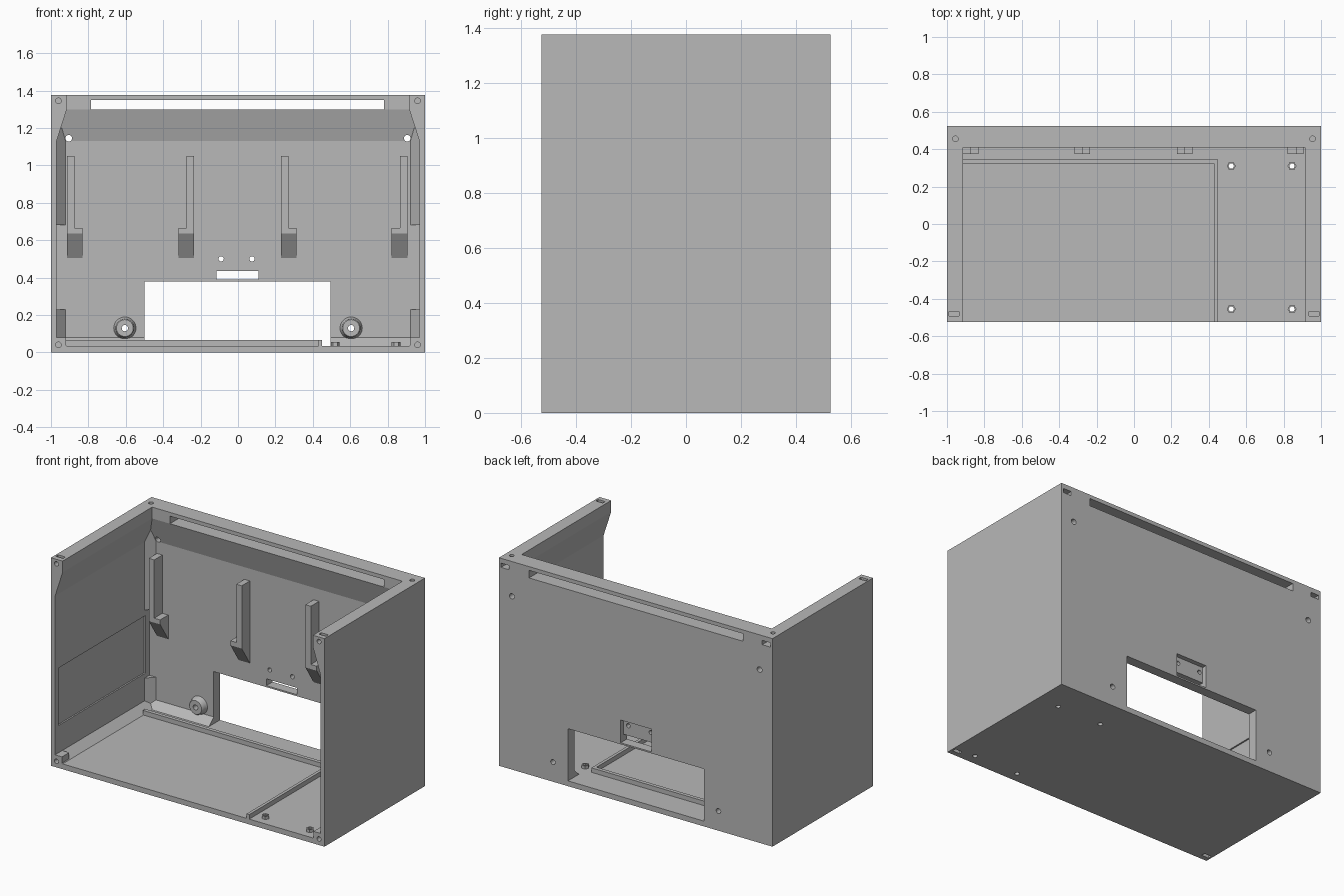
import bpy
import bmesh
import math

old = bpy.data.objects.get("Cube")
if old:
    bpy.data.objects.remove(old, do_unlink=True)

grey = bpy.data.materials.new("matte_grey")
grey.use_nodes = True
tint = (0.48, 0.48, 0.48, 1)
grey.diffuse_color = tint
grey.node_tree.nodes["Principled BSDF"].inputs["Base Color"].default_value = tint

W, D, H = 1.0, 0.525, 1.375     # half width, half depth, height
SIDE, BACK, FLOOR = 0.97, 0.46, 0.035   # inner wall faces


def finish(name, bm):
    bmesh.ops.recalc_face_normals(bm, faces=bm.faces[:])
    mesh = bpy.data.meshes.new(name)
    bm.to_mesh(mesh)
    bm.free()
    mesh.materials.append(grey)
    ob = bpy.data.objects.new(name, mesh)
    bpy.context.collection.objects.link(ob)
    return ob


def loft(name, rings):
    """Closed solid through rings of equal point count."""
    bm = bmesh.new()
    loops = [[bm.verts.new(p) for p in ring] for ring in rings]
    n = len(loops[0])
    for a, b in zip(loops, loops[1:]):
        for i in range(n):
            j = (i + 1) % n
            bm.faces.new((a[i], a[j], b[j], b[i]))
    bm.faces.new(loops[0][::-1])
    bm.faces.new(loops[-1])
    return finish(name, bm)


def box(name, x, y, z):
    return loft(name, [[(x[0], y[0], h), (x[1], y[0], h),
                        (x[1], y[1], h), (x[0], y[1], h)] for h in z])


def rod(name, x, r, span, axis, other, sides=20):
    """Cylinder along z (other = y) or along y (other = z)."""
    rings = []
    for t in span:
        ring = []
        for i in range(sides):
            a = math.tau * i / sides
            u, v = x + r * math.cos(a), other + r * math.sin(a)
            ring.append((u, v, t) if axis == "z" else (u, t, v))
        rings.append(ring)
    return loft(name, rings)


def tube(name, profile, sides, place):
    """Revolved closed profile of (radius, height) points."""
    bm = bmesh.new()
    loops = []
    for i in range(sides):
        a = math.tau * i / sides
        loops.append([bm.verts.new(place(r * math.cos(a), r * math.sin(a), h))
                      for r, h in profile])
    n = len(profile)
    for i in range(sides):
        a, b = loops[i], loops[(i + 1) % sides]
        for k in range(n):
            m = (k + 1) % n
            bm.faces.new((a[k], a[m], b[m], b[k]))
    return finish(name, bm)


def cut(target, cutter):
    cutter.hide_render = True
    mod = target.modifiers.new("cut", "BOOLEAN")
    mod.operation = "DIFFERENCE"
    mod.solver = "EXACT"
    mod.object = cutter
    bpy.context.view_layer.objects.active = target
    bpy.ops.object.modifier_apply(modifier=mod.name)
    bpy.data.objects.remove(cutter, do_unlink=True)


# Case shell: block minus a cavity with a thickened rim and chamfered base
case = box("case_shell", (-W, W), (-D, D), (0, H))
levels = [(0.915, 0.41, FLOOR), (SIDE, BACK, 0.08), (SIDE, BACK, 1.13),
          (0.915, 0.41, 1.3), (0.915, 0.41, H + 0.1)]
cut(case, loft("cavity", [[(-x, -1, z), (x, -1, z), (x, y, z), (-x, y, z)]
                          for x, y, z in levels]))

# Back wall openings: cable window, vent, plug recess and slot
cut(case, box("window", (-0.5, 0.495), (0.3, 0.7), (FLOOR, 0.38)))
cut(case, box("vent", (-0.785, 0.78), (0.3, 0.7), (1.3, 1.35)))
cut(case, box("plug_slot", (-0.115, 0.11), (0.4, 0.7), (0.39, 0.435)))
cut(case, box("plug_recess", (-0.115, 0.11), (0.495, 0.7), (0.41, 0.54)))
for x in (-0.09, 0.075):
    cut(case, rod("plug_hole", x, 0.014, (0.4, 0.7), "y", 0.5))

for s in (-1, 1):
    # Through holes in the back wall
    cut(case, rod("wall_hole", s * 0.905, 0.018, (0.3, 0.7), "y", 1.145))
    cut(case, rod("boss_hole", s * 0.605, 0.017, (0.4, 0.7), "y", 0.13))
    # Shallow recessed panel on the inside of each side wall
    cut(case, box("side_panel", sorted((s * 0.9, s * 0.98)),
                  (-0.49, 0.42), (0.26, 0.64)))
    # Rear rim: screw hole from above with a nut slot from behind
    cut(case, rod("rim_hole", s * 0.955, 0.015, (1.27, 1.5), "z", 0.455))
    cut(case, box("rear_nut_slot", sorted((s * 0.925, s * 0.985)),
                  (0.43, 0.7), (1.315, 1.343)))

# Front lower corner blocks
for s, label in ((-1, "right"), (1, "left")):
    block = box("front_block_" + label, sorted((s * 0.92, s * 0.999)),
                (-D, -0.45), (0.0, 0.08))
    # Front screw holes at both heights with nut slots from top and bottom
    for z, slot in ((1.345, (1.31, 1.5)), (0.04, (-0.1, 0.06))):
        for part in (case, block) if z < 1 else (case,):
            cut(part, rod("front_hole", s * 0.96, 0.015, (-0.7, -0.44), "y", z))
            cut(part, box("front_nut_slot", sorted((s * 0.935, s * 0.988)),
                          (-0.492, -0.467), slot))

# Floor holes with hexagonal stand-offs
for x in (0.52, 0.845):
    for y in (-0.455, 0.31):
        cut(case, rod("floor_hole", x, 0.015, (-0.1, 0.1), "z", y))
        tube("floor_standoff",
             [(0.015, 0.03), (0.015, 0.055), (0.024, 0.055), (0.024, 0.03)], 6,
             lambda u, v, h, x=x, y=y: (x + u, y + v, h))

# Raised floor ridges
box("floor_ridge_back", (-0.92, 0.45), (0.32, 0.345), (0.03, 0.065))
box("floor_ridge_side", (0.43, 0.45), (-D, 0.32), (0.03, 0.065))

# Round screw bosses on the back wall
for s, label in ((-1, "right"), (1, "left")):
    boss = tube("screw_boss_" + label,
                [(0.017, 0.465), (0.017, 0.42), (0.045, 0.42), (0.05, 0.426),
                 (0.052, 0.445), (0.062, 0.465)], 32,
                lambda u, v, h, s=s: (s * 0.605 + u, h, 0.13 + v))
    bpy.ops.object.select_all(action="DESELECT")
    boss.select_set(True)
    bpy.context.view_layer.objects.active = boss
    bpy.ops.object.shade_smooth_by_angle(angle=math.radians(35))

# Vertical corner fillets, interrupted beside the side panels
for s, label in ((-1, "right"), (1, "left")):
    for tag, span in (("lower", (0.04, 0.23)), ("upper", (0.68, 1.2))):
        loft("corner_post_" + tag + "_" + label,
             [[(s * 0.98, 0.41, z), (s * SIDE, 0.41, z), (s * 0.922, BACK, z),
               (s * 0.922, 0.47, z), (s * 0.98, 0.47, z)] for z in span])

# Back wall guide ribs, each with a side ledge and a sloped gusset
for x, s in ((-0.915, 1), (-0.235, -1), (0.23, 1), (0.905, -1)):
    box("guide_rib", sorted((x, x + s * 0.04)), (0.375, 0.47), (0.66, 1.05))
    loft("rib_ledge", [[(u, 0.47, 0.49), (u, 0.375, 0.635),
                        (u, 0.375, 0.665), (u, 0.47, 0.665)]
                       for u in (x, x + s * 0.083)])
